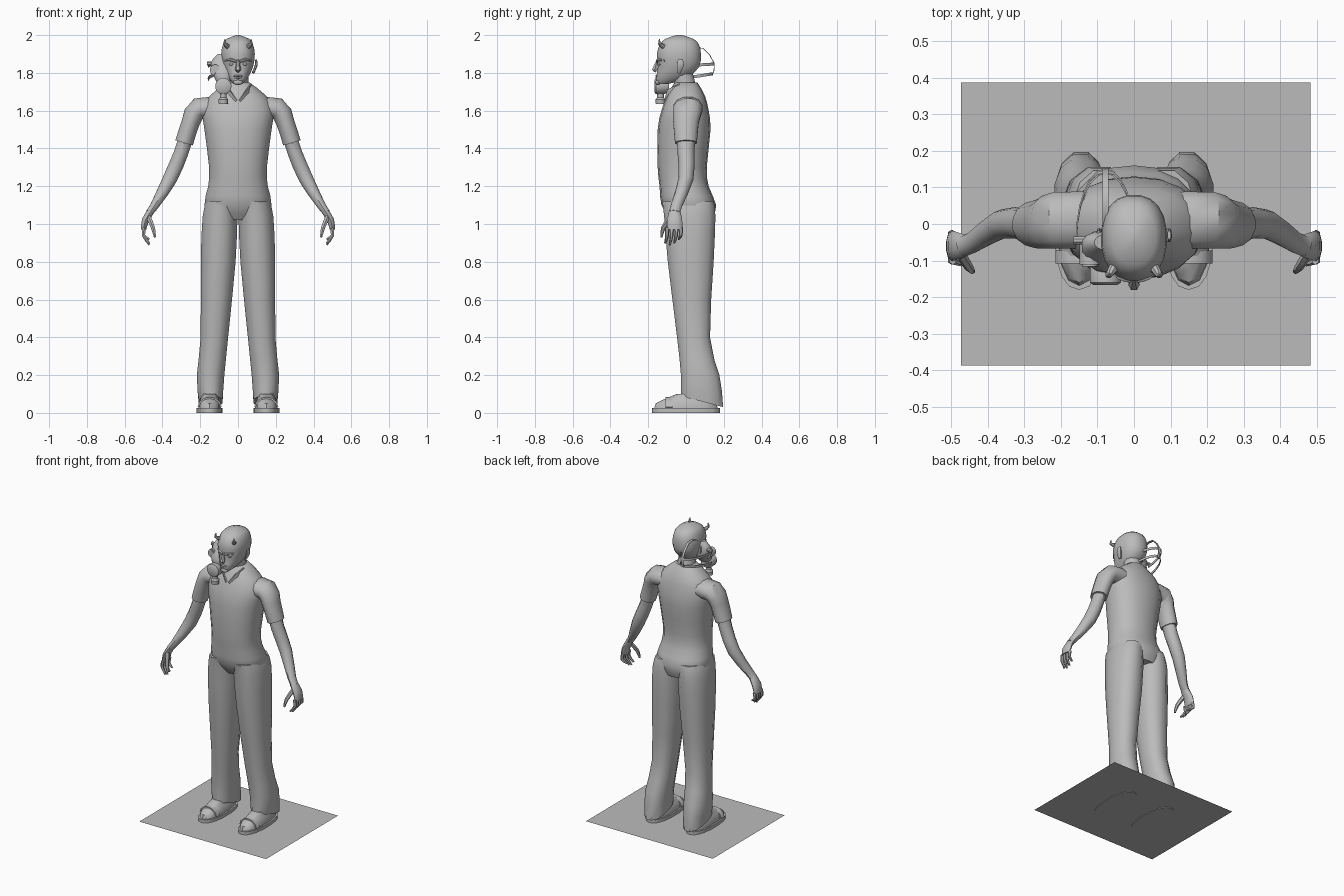
import bpy, bmesh, math
from mathutils import Vector, Matrix

cube = bpy.data.objects.get("Cube")
if cube:
    bpy.data.objects.remove(cube, do_unlink=True)

GREY = (0.5, 0.5, 0.5, 1)
grey = bpy.data.materials.new("plain_grey")
grey.use_nodes = True
grey.diffuse_color = GREY
grey.node_tree.nodes["Principled BSDF"].inputs["Base Color"].default_value = GREY

ALONG_X, ALONG_Y, ALONG_Z = Vector((1, 0, 0)), Vector((0, 1, 0)), Vector((0, 0, 1))


def finish(name, bm, mirror=False):
    """Turn a bmesh into a shaded object, optionally mirrored across x."""
    bmesh.ops.recalc_face_normals(bm, faces=bm.faces)
    mesh = bpy.data.meshes.new(name)
    bm.to_mesh(mesh)
    bm.free()
    mesh.materials.append(grey)
    obj = bpy.data.objects.new(name, mesh)
    bpy.context.collection.objects.link(obj)
    if mirror:
        obj.modifiers.new("mirror", "MIRROR")
    bpy.ops.object.select_all(action="DESELECT")
    obj.select_set(True)
    bpy.context.view_layer.objects.active = obj
    bpy.ops.object.shade_smooth_by_angle(angle=math.radians(40))


def flow(rows):
    """Add a smoothly curved row halfway between each pair of rows."""
    result = [rows[0]]
    for i in range(len(rows) - 1):
        before, after = rows[max(i - 1, 0)], rows[min(i + 2, len(rows) - 1)]
        middle = [(9 * (b + c) - a - d) / 16 for a, b, c, d in zip(before, rows[i], rows[i + 1], after)]
        result += [middle, rows[i + 1]]
    return result


def loft(name, rings, sides, power, mirror):
    """Skin a list of (centre, u axis, v axis) superellipse rings."""
    bm = bmesh.new()
    loops = []
    for centre, u, v in rings:
        loop = []
        for i in range(sides):
            angle = math.tau * (i + 0.5) / sides
            c, s = math.cos(angle), math.sin(angle)
            c = math.copysign(abs(c) ** (2 / power), c)
            s = math.copysign(abs(s) ** (2 / power), s)
            loop.append(bm.verts.new(centre + u * c + v * s))
        loops.append(loop)
    for low, high in zip(loops, loops[1:]):
        for i in range(sides):
            j = (i + 1) % sides
            bm.faces.new((low[i], low[j], high[j], high[i]))
    bm.faces.new(loops[0])
    bm.faces.new(loops[-1])
    finish(name, bm, mirror)


def stack(name, rows, sides=14, power=2.3, mirror=False, tilt=0):
    """Level sections: height, x range, y range; tilt slopes the lowest one."""
    rings = []
    for z, left, right, front, back in rows:
        centre = Vector(((left + right) / 2, (front + back) / 2, z))
        u, v = Vector(((right - left) / 2, 0, 0)), Vector((0, (back - front) / 2, 0))
        rings.append((centre, u, v))
    rings[0][2].z = tilt
    loft(name, rings, sides, power, mirror)


def tube(name, rows, sides=10, axis=ALONG_Y, mirror=False):
    """Sections on a path: x, y, z, thickness and, if not round, breadth along the axis."""
    points = [Vector(row[:3]) for row in rows]
    rings = []
    for i, row in enumerate(rows):
        tangent = (points[min(i + 1, len(rows) - 1)] - points[max(i - 1, 0)]).normalized()
        u = tangent.cross(axis).normalized()
        rings.append((points[i], u * row[3], u.cross(tangent) * row[-1]))
    loft(name, rings, sides, 2, mirror)


def ball(name, place, size, mirror=False):
    bm = bmesh.new()
    bmesh.ops.create_uvsphere(bm, u_segments=12, v_segments=8, radius=1)
    matrix = Matrix.Translation(place) @ Matrix.Diagonal((*size, 1))
    bmesh.ops.transform(bm, matrix=matrix, verts=bm.verts)
    finish(name, bm, mirror)


def centred(rows):
    """Expand (height, half width, front, back) rows to symmetric sections."""
    return [(z, -half, half, front, back) for z, half, front, back in rows]


# Ground sheet, with the soles just showing below
bm = bmesh.new()
bmesh.ops.create_grid(bm, x_segments=1, y_segments=1, size=1)
sheet = Matrix.Translation((0.005, 0, 0.004)) @ Matrix.Diagonal((0.477, 0.387, 1, 1))
bmesh.ops.transform(bm, matrix=sheet, verts=bm.verts)
finish("ground_sheet", bm)

# Shirt with a pair of collar flaps
stack("shirt", flow(centred([
    (1.02, .13, -.08, .14), (1.1, .18, -.13, .16), (1.2, .16, -.14, .12), (1.3, .155, -.15, .11),
    (1.5, .18, -.15, .13), (1.6, .19, -.13, .12), (1.68, .15, -.1, .1), (1.75, .06, -.06, .06)])), sides=18)
tube("collar", [(.01, -.11, 1.65, .005, .01), (.05, -.09, 1.7, .005, .02), (.07, -.03, 1.73, .005, .02)],
     sides=4, axis=ALONG_Z, mirror=True)

# Trouser legs with sloping hems
stack("trouser_leg", flow([
    (.06, .08, .21, -.03, .2), (.2, .07, .22, -.03, .18), (.4, .05, .2, -.05, .13),
    (.8, .01, .2, -.1, .15), (1.04, 0, .19, -.12, .16), (1.12, 0, .17, -.13, .15)]),
    sides=12, mirror=True, tilt=-.03)

# Shoes with an arched strap
stack("shoe_sole", [(z, .08, .22, -.18, .18) for z in (0, .025)], sides=18, mirror=True)
stack("shoe_upper", [(.02, .09, .21, -.17, .17), (.05, .09, .21, -.16, .16),
                     (.07, .1, .2, -.12, .15), (.1, .11, .19, -.05, .15)], mirror=True)
arch = [math.pi * i / 6 for i in range(7)]
tube("shoe_strap", [(.15 - .06 * math.cos(a), -.09, .03 + .05 * math.sin(a), .006, .025) for a in arch],
     sides=4, mirror=True)

# Sleeves and bare arms
tube("sleeve", flow([(.1, .01, 1.61, .06, .08), (.21, .01, 1.61, .06, .08),
                     (.25, 0, 1.54, .05, .07), (.285, 0, 1.43, .05, .06)]), sides=12, mirror=True)
tube("arm", flow([(.27, 0, 1.48, .04, .05), (.3, 0, 1.38, .04, .045), (.36, 0, 1.24, .04, .04),
                  (.44, -.05, 1.1, .024, .03), (.47, -.06, 1.06, .02, .03)]), mirror=True)

# Hands: palm, four curled fingers and a thumb
tube("palm", flow([(.46, -.06, 1.07, .02, .03), (.49, -.06, 1.02, .02, .04), (.5, -.06, .97, .014, .04)]),
     mirror=True)
for i, tip in enumerate((.9, .89, .9, .92)):
    y = -.1 + i * .024
    tube("finger", flow([(.495, y, .98, .011), (.5, y, .94, .01), (.47, y - .01, tip, .006)]),
         sides=6, mirror=True)
tube("thumb", flow([(.475, -.08, 1.04, .014), (.45, -.12, .98, .012), (.44, -.13, .93, .006)]),
     sides=6, mirror=True)

# Head and neck
tube("neck", [(0, .01, 1.66, .06), (0, -.02, 1.8, .056)], sides=12, axis=ALONG_X)
stack("head", flow(centred([
    (1.74, .02, -.15, -.1), (1.77, .05, -.16, 0), (1.83, .08, -.15, .07), (1.9, .09, -.155, .08),
    (1.95, .08, -.14, .07), (1.98, .06, -.11, .04), (2, .01, -.05, -.02)])), sides=20)

# Face details
tube("nose", [(0, -.15, 1.87, .006), (0, -.16, 1.84, .011), (0, -.166, 1.817, .016), (0, -.157, 1.808, .01)],
     sides=6, axis=ALONG_X)
tube("brow", flow([(.01, -.153, 1.86, .008), (.04, -.145, 1.87, .008), (.07, -.11, 1.865, .005)]),
     sides=6, axis=ALONG_Z, mirror=True)
ball("eye", (.034, -.138, 1.846), (.014, .01, .007), mirror=True)
for name, width, z in (("upper_lip", .024, 1.784), ("lower_lip", .02, 1.773)):
    ball(name, (0, -.153, z), (width, .01, .006))
ball("chin", (0, -.148, 1.75), (.025, .015, .015))
tube("ear", flow([(.08, -.04, 1.8, .007, .01), (.096, -.03, 1.84, .008, .02), (.096, -.03, 1.87, .005, .014)]),
     sides=8, mirror=True)

# Small horns
tube("horn", flow([(.055, -.12, 1.94, .014), (.07, -.14, 1.955, .009), (.068, -.14, 1.98, .002)]),
     sides=8, mirror=True)

# Breathing mask hanging beside the face
MASK_X = -.078
stack("mask_shell", flow([
    (z, MASK_X - half, MASK_X + half, front, back)
    for z, half, front, back in ((1.75, .035, -.13, -.06), (1.8, .06, -.13, -.02),
                                 (1.86, .065, -.09, -.02), (1.9, .03, -.07, -.03))]))
for name, radius, front in (("mask_eyepiece", .03, -.11), ("mask_lens", .022, -.116)):
    tube(name, [(-.12, y, 1.815, radius) for y in (-.05, front)], sides=14, axis=ALONG_Z)
tube("mask_canister", [(MASK_X, y, 1.73, radius) for y, radius in
                       ((-.09, .03), (-.115, .043), (-.16, .043), (-.166, .034))], sides=18, axis=ALONG_Z)
tube("mask_valve", [(MASK_X, -.135, z, radius) for z, radius in
                    ((1.635, .025), (1.66, .027), (1.67, .018), (1.7, .018))])
tube("mask_buckle", [(x, -.045, 1.85, .012) for x in (-.13, -.165)], sides=8, axis=ALONG_Z)

# Mask straps: two loops around the back and one over the top
turns = [math.pi * i / 12 for i in range(13)]
for name, z, rise, reach in (("upper_strap", 1.835, .012, .2), ("lower_strap", 1.765, .03, .19)):
    tube(name, [(MASK_X - .08 * math.cos(a), reach * math.sin(a) - .05, z + rise * math.sin(a), .003, .011)
                for a in turns], sides=4, axis=ALONG_Z)
tube("top_strap", flow([(MASK_X, y, z, .003, .011) for y, z in
                        ((-.03, 1.89), (.01, 1.925), (.09, 1.93), (.15, 1.85), (.14, 1.79))]),
     sides=4, axis=ALONG_X)
